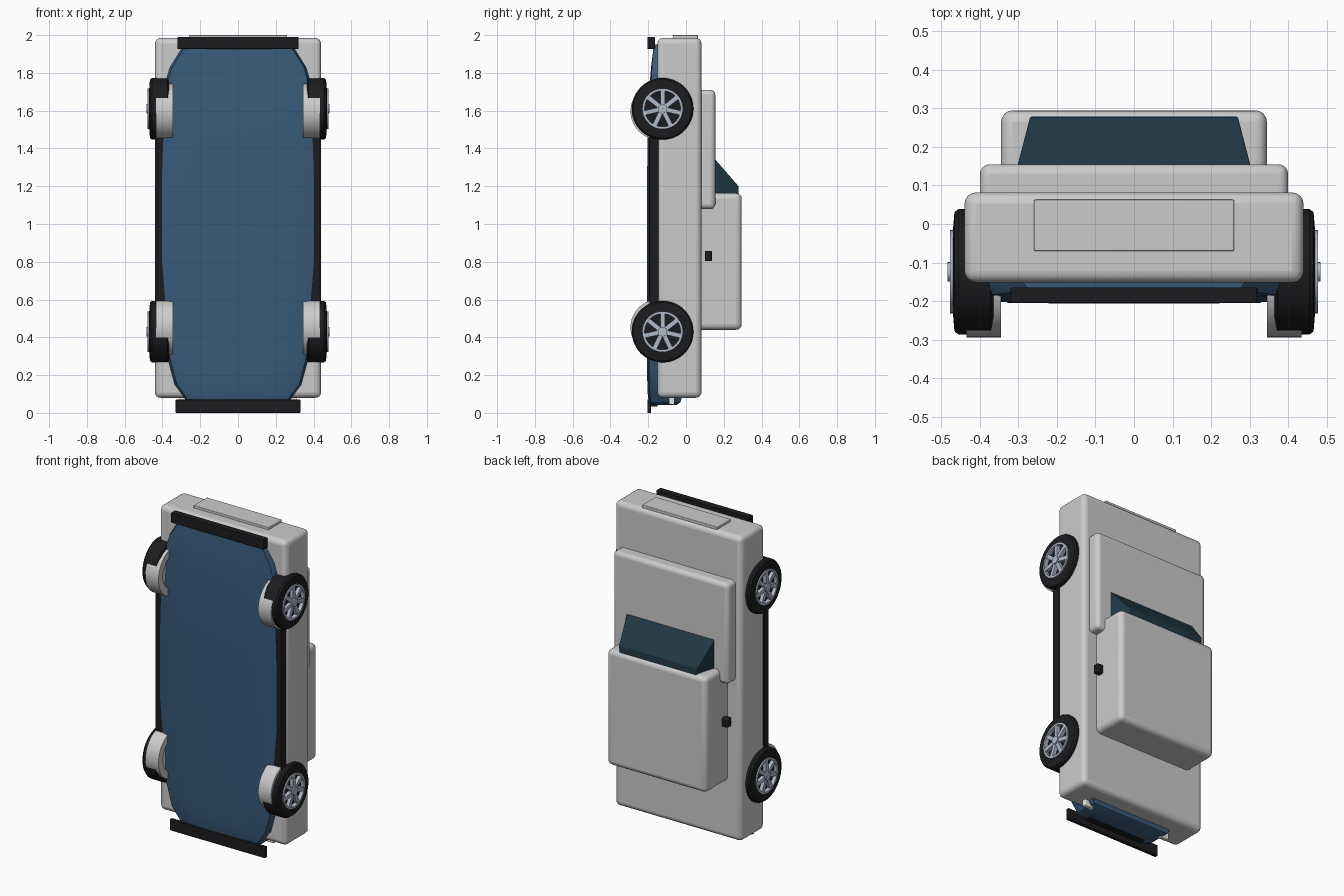
import bpy, bmesh, math
from mathutils import Matrix, Vector

if "Cube" in bpy.data.objects:
    bpy.data.objects.remove(bpy.data.objects["Cube"])


def material(name, rgb):
    m = bpy.data.materials.new(name)
    m.diffuse_color = (*rgb, 1)
    m.use_nodes = True
    m.node_tree.nodes["Principled BSDF"].inputs["Base Color"].default_value = m.diffuse_color
    return m


BLUE = material("blue_paint", (0.04, 0.10, 0.19))
GLASS = material("dark_glass", (0.015, 0.04, 0.06))
BLACK = material("black_rubber", (0.012, 0.012, 0.014))
SILVER = material("silver", (0.45, 0.5, 0.6))
LENS = material("lens", (0.8, 0.8, 0.75))


def finish(name, bm, mat=None, bevel=0, segments=4):
    bmesh.ops.recalc_face_normals(bm, faces=bm.faces)
    me = bpy.data.meshes.new(name)
    bm.to_mesh(me)
    bm.free()
    ob = bpy.data.objects.new(name, me)
    bpy.context.collection.objects.link(ob)
    if mat:
        me.materials.append(mat)
    if bevel:
        b = ob.modifiers.new("bevel", 'BEVEL')
        b.width, b.segments = bevel, segments
    bpy.ops.object.select_all(action='DESELECT')
    ob.select_set(True)
    bpy.context.view_layer.objects.active = ob
    bpy.ops.object.shade_smooth_by_angle(angle=math.radians(35))
    return ob


def add_box(bm, x, y, z, rot=Matrix()):
    lo, hi = Vector((x[0], y[0], z[0])), Vector((x[1], y[1], z[1]))
    m = rot @ Matrix.Translation((lo + hi) / 2) @ Matrix.Diagonal((*(hi - lo), 1))
    bmesh.ops.create_cube(bm, size=1, matrix=m)


def box(name, x, y, z, mat=None, bevel=0):
    bm = bmesh.new()
    add_box(bm, x, y, z)
    return finish(name, bm, mat, bevel)


def lathe(name, profile, centre, side, mat=None, steps=40):
    # revolves (x, radius) points about an axle along x
    bm = bmesh.new()
    rings = []
    for i in range(steps):
        a = 2 * math.pi * i / steps
        rings.append([bm.verts.new((side * x, centre[0] + r * math.cos(a), centre[1] + r * math.sin(a)))
                      for x, r in profile])
    n = len(profile)
    for i in range(steps):
        p, q = rings[i], rings[(i + 1) % steps]
        for j in range(n):
            k = (j + 1) % n
            bm.faces.new((p[j], p[k], q[k], q[j]))
    return finish(name, bm, mat)


def loft(name, sections, mat, bevel=0):
    bm = bmesh.new()
    rings = [[bm.verts.new(p) for p in s] for s in sections]
    n = len(rings[0])
    for p, q in zip(rings, rings[1:]):
        for j in range(n):
            k = (j + 1) % n
            bm.faces.new((p[j], p[k], q[k], q[j]))
    bm.faces.new(rings[0])
    bm.faces.new(rings[-1])
    return finish(name, bm, mat, bevel)


# Grey rounded shells
box("main_shell", (-.44, .44), (-.152, .082), (.08, 1.985), bevel=.03)
box("bonnet_shell", (-.40, .40), (.02, .155), (1.08, 1.71), bevel=.025)
box("cabin_shell", (-.345, .345), (.05, .295), (.44, 1.163), bevel=.03)
box("end_plate", (-.26, .26), (-.07, .063), (1.97, 2.0), bevel=.004)

# Sloping windscreen wedge
loft("windscreen", [[(s * .308, .13, 1.37), (s * .27, .278, 1.20),
                     (s * .265, .28, 1.14), (s * .308, .13, 1.14)] for s in (-1, 1)], GLASS, .004)

# Blue hull, lofted along z from half width, underside and inner limit
sections = []
for z, w, yb, yt in ((.042, .24, -.18, -.05), (.055, .27, -.195, -.03), (.09, .29, -.202, -.02),
                     (.15, .335, -.205, -.02), (.28, .37, -.206, -.02), (.55, .40, -.206, -.02),
                     (.8, .42, -.206, -.02), (1.2, .422, -.206, -.02), (1.45, .42, -.204, -.02),
                     (1.77, .378, -.19, -.02), (1.83, .36, -.185, -.02), (1.95, .285, -.17, -.02)):
    half = [(w, yt), (w, -.155), (w - .012, yb * .6 - .07), (w - .05, yb + .004), (w * .5, yb)]
    sections.append([(x, y, z) for x, y in half] + [(-x, y, z) for x, y in reversed(half)])
loft("blue_hull", sections, BLUE)

# End bars
box("upper_bar", (-.32, .32), (-.205, -.165), (1.927, 1.99), BLACK, .003)
box("lower_bar", (-.33, .33), (-.205, -.184), (.0, .07), BLACK, .003)
box("lower_bar_bracket", (-.2, .2), (-.19, -.15), (.035, .08), BLACK)

for side, tag in ((1, "right"), (-1, "left")):
    def span(a, b):
        return tuple(sorted((side * a, side * b)))

    # Sill, door block and lamp
    box("sill_" + tag, span(.38, .437), (-.195, -.145), (.55, 1.5), BLACK, .004)
    box("side_block_" + tag, span(.335, .385), (.1, .137), (.803, .858), BLACK, .006)
    box("lamp_" + tag, span(.18, .31), (-.09, -.06), (.044, .09), LENS, .005)

    for z, za, end in ((1.61, 1.597, "upper"), (.43, .452, "lower")):
        label = f"{end}_{tag}"
        c = (-.124, z)
        # Tyre, inner drum and rim
        lathe("tyre_" + label, [(.365, .105), (.365, .155), (.372, .163), (.455, .163),
                                (.466, .155), (.47, .108), (.455, .1)], c, side, BLACK, 48)
        lathe("drum_" + label, [(.345, .105), (.345, .15), (.435, .15), (.435, .001),
                                (.365, .001), (.365, .1)], (-.144, za), side)
        lathe("rim_" + label, [(.43, .095), (.43, .108), (.478, .108), (.478, .095)], c, side, SILVER)
        lathe("rim_back_" + label, [(.43, .001), (.43, .1), (.455, .1), (.455, .001)], c, side, BLACK)
        # Spokes and hub
        bm = bmesh.new()
        for i in range(7):
            rot = Matrix.Translation((0, *c)) @ Matrix.Rotation(2 * math.pi * i / 7, 4, 'X')
            add_box(bm, span(.45, .476), (-.012, .012), (.01, .1), rot)
        finish("spokes_" + label, bm, SILVER)
        lathe("hub_" + label, [(.45, .001), (.45, .025), (.484, .025), (.484, .001)], c, side, SILVER, 20)
